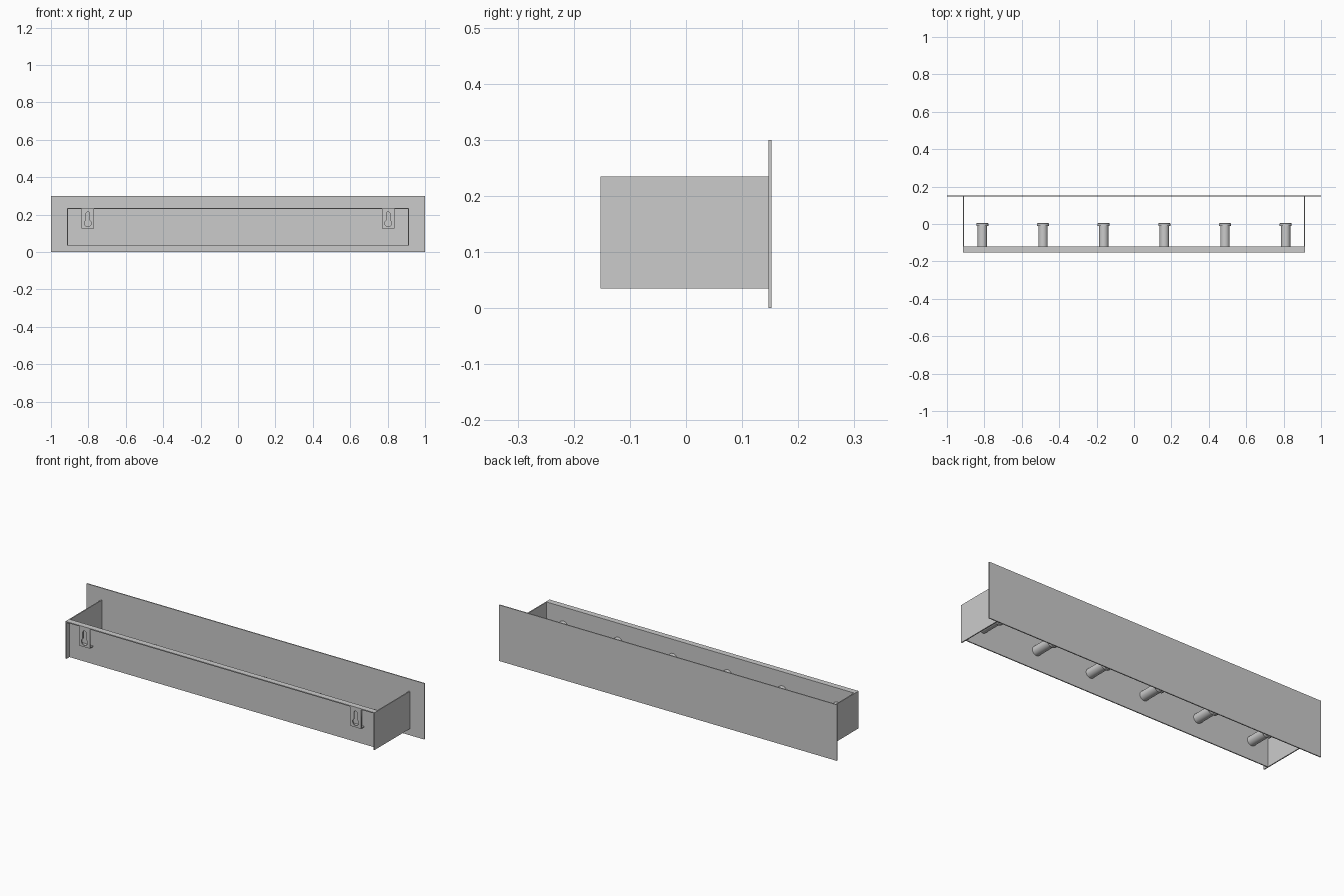
import bpy, bmesh, math
from mathutils import Vector, Matrix

if "Cube" in bpy.data.objects:
    bpy.data.objects.remove(bpy.data.objects["Cube"])

T = 0.0055          # sheet thickness
W = 0.915           # half width of the housing
Z0, Z1 = 0.035, 0.235


def link(name, mesh):
    ob = bpy.data.objects.new(name, mesh)
    bpy.context.collection.objects.link(ob)
    return ob


def box(name, lo, hi):
    lo, hi = Vector(lo), Vector(hi)
    bm = bmesh.new()
    m = Matrix.Translation((lo + hi) / 2) @ Matrix.Diagonal((*(hi - lo), 1))
    bmesh.ops.create_cube(bm, size=1, matrix=m)
    me = bpy.data.meshes.new(name)
    bm.to_mesh(me)
    bm.free()
    return link(name, me)


def arc(cx, cz, r, a0, a1, n):
    return [(cx + r * math.cos(math.radians(a0 + (a1 - a0) * i / n)),
             cz + r * math.sin(math.radians(a0 + (a1 - a0) * i / n))) for i in range(n + 1)]


# Sheet metal body: wide face panel, sides, recessed mounting plate, top flange
box("face_panel", (-1, 0.147, 0), (1, 0.1525, 0.3))
for s, side in ((-1, "left"), (1, "right")):
    a, b = sorted((s * W, s * (W - T)))
    box(side + "_side", (a, -0.1525, Z0), (b, 0.147, Z1))
box("mounting_plate", (-W + T, -0.1265, Z0), (W - T, -0.121, Z1))
box("top_flange", (-W + T, -0.1525, Z1 - T), (W - T, -0.1265, Z1))


# Hanger tabs with keyhole slots
def hanger(name, x):
    outer = [(-0.033, 0.127), (0.033, 0.127), (0.033, Z1 - T), (-0.033, Z1 - T)]
    half = math.degrees(math.asin(0.0095 / 0.018))
    hole = arc(0, 0.154, 0.018, 90 + half, 450 - half, 24) + arc(0, 0.205, 0.0095, 0, 180, 12)
    cu = bpy.data.curves.new(name, 'CURVE')
    cu.dimensions = '2D'
    cu.fill_mode = 'BOTH'
    cu.extrude = T / 2
    for pts in (outer, hole):
        sp = cu.splines.new('POLY')
        sp.points.add(len(pts) - 1)
        for p, (u, v) in zip(sp.points, pts):
            p.co = (u, v, 0, 1)
        sp.use_cyclic_u = True
    tmp = link(name + "_curve", cu)
    me = bpy.data.meshes.new_from_object(
        tmp.evaluated_get(bpy.context.evaluated_depsgraph_get()))
    bpy.data.objects.remove(tmp)
    me.transform(Matrix.Translation((x, -0.1525 + T / 2, 0)) @ Matrix.Rotation(math.pi / 2, 4, 'X'))
    link(name, me)
    # bottom return of the tab
    box(name + "_return", (x - 0.033, -0.147, 0.127), (x + 0.033, -0.1265, 0.127 + T))


hanger("left_hanger", -0.803)
hanger("right_hanger", 0.803)

# Lathed pegs with a flanged cap, pointing from the plate to the face panel
profile = [(0.025, -0.121), (0.025, -0.012), (0.030, -0.012), (0.032, -0.010),
           (0.032, 0.001), (0.031, 0.0035), (0.028, 0.005), (0, 0.005)]
bm = bmesh.new()
vs = [bm.verts.new((r, y, 0)) for r, y in profile]
es = [bm.edges.new(p) for p in zip(vs, vs[1:])]
bmesh.ops.spin(bm, geom=vs + es, cent=(0, 0, 0), axis=(0, 1, 0),
               angle=math.tau, steps=32, use_merge=True)
bmesh.ops.remove_doubles(bm, verts=bm.verts, dist=1e-5)
bmesh.ops.recalc_face_normals(bm, faces=bm.faces)
# make sure the cap faces outward
cap = max(bm.faces, key=lambda f: f.calc_center_median().y)
if cap.normal.y < 0:
    bmesh.ops.reverse_faces(bm, faces=bm.faces)
peg = bpy.data.meshes.new("peg")
bm.to_mesh(peg)
bm.free()
peg.polygons.foreach_set("use_smooth", [True] * len(peg.polygons))
peg.set_sharp_from_angle(angle=math.radians(35))
for i in range(6):
    ob = link(f"peg_{i + 1}", peg)
    ob.location = (-0.811 + i * 0.3244, 0, 0.135)
